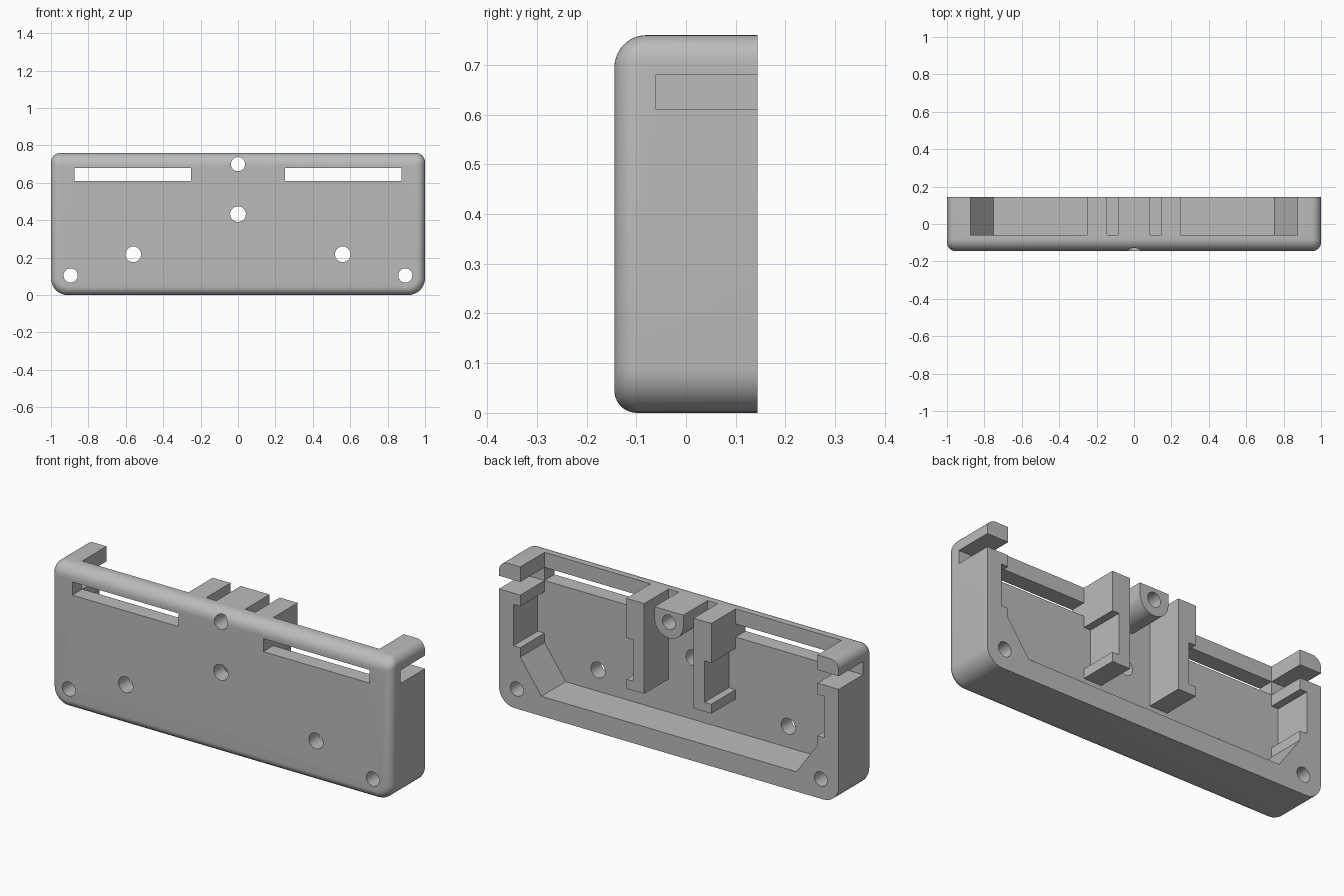
import bpy, bmesh, math

if "Cube" in bpy.data.objects:
    bpy.data.objects.remove(bpy.data.objects["Cube"])

FRONT, BACK, INNER, TOP = -0.144, 0.144, -0.06, 0.76

grey = bpy.data.materials.new("matte_grey")
grey.use_nodes = True
grey.diffuse_color = (0.5, 0.5, 0.5, 1)
grey.node_tree.nodes["Principled BSDF"].inputs["Base Color"].default_value = (0.5, 0.5, 0.5, 1)


def loft(name, loops):
    """Solid through a list of closed loops with equal point counts."""
    bm = bmesh.new()
    rings = [[bm.verts.new(p) for p in loop] for loop in loops]
    n = len(rings[0])
    for a, b in zip(rings, rings[1:]):
        for i in range(n):
            j = (i + 1) % n
            bm.faces.new((a[i], a[j], b[j], b[i]))
    bm.faces.new(rings[0])
    bm.faces.new(rings[-1])
    bmesh.ops.recalc_face_normals(bm, faces=bm.faces)
    mesh = bpy.data.meshes.new(name)
    bm.to_mesh(mesh)
    bm.free()
    mesh.materials.append(grey)
    obj = bpy.data.objects.new(name, mesh)
    bpy.context.collection.objects.link(obj)
    return obj


def prism(name, outline, y0, y1):
    return loft(name, [[(x, y, z) for x, z in outline] for y in (y0, y1)])


def shell_loop(q, s):
    """Rounded outline; q is the edge inset share, s the depth share."""
    side, top = 0.045, 0.065
    x1, z0, z1 = 1 - side * q, side * q, TOP - top * q
    low, high = 0.09 - side * q, 0.05 - side * q
    corners = ((x1 - high, z1 - high, high, 0), (high - x1, z1 - high, high, 90),
               (low - x1, z0 + low, low, 180), (x1 - low, z0 + low, low, 270))
    loop = []
    for cx, cz, r, start in corners:
        for i in range(9):
            a = math.radians(start + i * 90 / 8)
            depth = side + (top - side) * max(0, math.sin(a))
            loop.append((cx + r * math.cos(a), FRONT + depth * s, cz + r * math.sin(a)))
    return loop


# Outer body with rounded front edges
steps = [math.radians(90 * i / 10) for i in range(11)]
loops = [shell_loop(1 - math.sin(t), 1 - math.cos(t)) for t in steps]
loops.append([(x, BACK, z) for x, y, z in shell_loop(0, 1)])
shell = loft("case_shell", loops)

# Cavity outline: leaves side walls, clip recesses, pillars and the centre boss
half = [(0.75, 0.105), (0.875, 0.28), (0.875, 0.33), (0.915, 0.33), (0.915, 0.55),
        (0.875, 0.55), (0.875, 0.61), (1.2, 0.61), (1.2, 0.68), (0.875, 0.68),
        (0.875, 0.9), (0.25, 0.9), (0.25, 0.55), (0.21, 0.55), (0.21, 0.33),
        (0.25, 0.33), (0.25, 0.28), (0.145, 0.28), (0.145, 0.9), (0.085, 0.9)]
boss = [(0.085 * math.cos(a), 0.7 - 0.085 * math.sin(a))
        for a in (math.pi * i / 24 for i in range(25))]
cavity = half + boss + [(-x, z) for x, z in reversed(half)]
cutters = [prism("cavity_cutter", cavity, INNER, 0.4)]

# Front slots
for s in (-1, 1):
    slot = [(s * 0.25, 0.61), (s * 0.875, 0.61), (s * 0.875, 0.68), (s * 0.25, 0.68)]
    cutters.append(prism("slot_cutter", slot, -0.4, 0.3))

# Screw holes
holes = [(0, 0.7, 0.038), (0, 0.433, 0.042)]
for s in (-1, 1):
    holes += [(s * 0.56, 0.218, 0.042), (s * 0.895, 0.105, 0.038)]
for cx, cz, r in holes:
    ring = [(cx + r * math.cos(a), cz + r * math.sin(a))
            for a in (math.tau * i / 32 for i in range(32))]
    cutters.append(prism("hole_cutter", ring, -0.4, 0.4))

# Apply the cuts
bpy.context.view_layer.objects.active = shell
for cutter in cutters:
    cutter.hide_render = True
    mod = shell.modifiers.new("cut", "BOOLEAN")
    mod.operation = "DIFFERENCE"
    mod.solver = "EXACT"
    mod.object = cutter
    bpy.ops.object.modifier_apply(modifier=mod.name)
for cutter in cutters:
    bpy.data.objects.remove(cutter)

bpy.ops.object.select_all(action="DESELECT")
shell.select_set(True)
bpy.ops.object.shade_smooth_by_angle(angle=math.radians(30))
